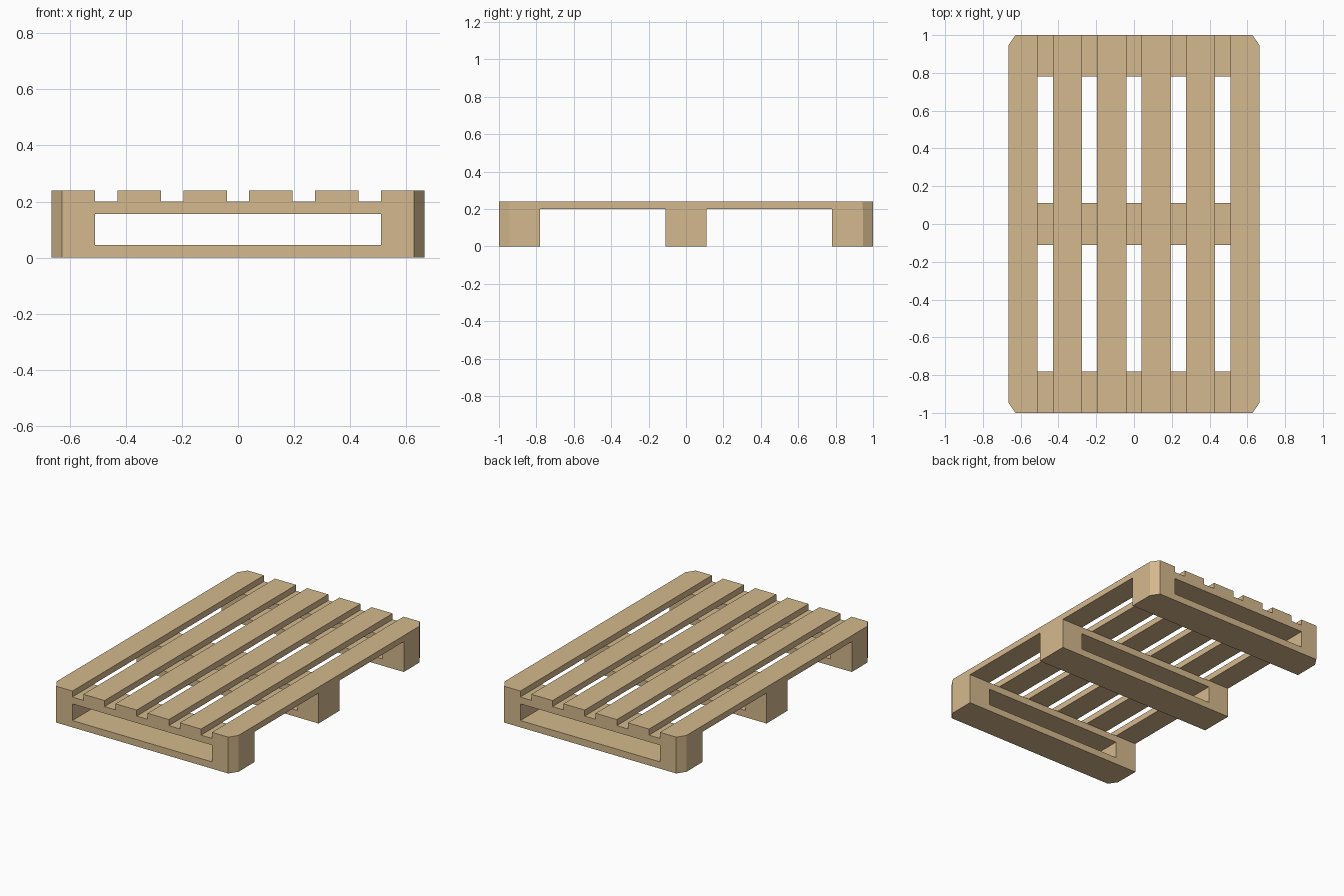
import bpy, bmesh

if "Cube" in bpy.data.objects:
    bpy.data.objects.remove(bpy.data.objects["Cube"])

HALF_W, HALF_L = 0.665, 1.0      # half width and half length of the pallet
DECK_Z, TOP_Z = 0.20, 0.24       # underside and top of the slats
SLAT_W = 0.155
CUT_X, CUT_Y = 0.037, 0.055      # clipped outer corners

wood = bpy.data.materials.new("pale wood")
wood.diffuse_color = (0.665, 0.485, 0.266, 1)
wood.use_nodes = True
wood.node_tree.nodes["Principled BSDF"].inputs["Base Color"].default_value = wood.diffuse_color


def prism(name, outline, z0, z1):
    """Extrude a plan outline (x, y) from z0 to z1."""
    bm = bmesh.new()
    base = bm.faces.new([bm.verts.new((x, y, z0)) for x, y in outline])
    ext = bmesh.ops.extrude_face_region(bm, geom=[base], use_keep_orig=True)
    for v in ext["geom"]:
        if isinstance(v, bmesh.types.BMVert):
            v.co.z = z1
    bmesh.ops.recalc_face_normals(bm, faces=bm.faces[:])
    mesh = bpy.data.meshes.new(name)
    bm.to_mesh(mesh)
    bm.free()
    mesh.materials.append(wood)
    ob = bpy.data.objects.new(name, mesh)
    bpy.context.collection.objects.link(ob)
    return ob


def plan(x0, x1, y0, y1):
    """Rectangle outline, clipped where it reaches an outer pallet corner."""
    pts = []
    for i, (x, y) in enumerate([(x0, y0), (x1, y0), (x1, y1), (x0, y1)]):
        if abs(x) > HALF_W - 1e-4 and abs(y) > HALF_L - 1e-4:
            sx, sy = (1 if x > 0 else -1), (1 if y > 0 else -1)
            pair = [(x, y - sy * CUT_Y), (x - sx * CUT_X, y)]
            pts += pair if i % 2 == 0 else pair[::-1]
        else:
            pts.append((x, y))
    return pts


# deck slats
step = (2 * HALF_W - SLAT_W) / 5
for i in range(6):
    x0 = -HALF_W + i * step
    x1 = HALF_W if i == 5 else x0 + SLAT_W
    prism(f"deck_slat_{i + 1}", plan(x0, x1, -HALF_L, HALF_L), DECK_Z, TOP_Z)

# three hollow bearers, the fork opening cut right through
cutter = prism("fork_opening_cutter",
               plan(-0.51, 0.51, -1.2, 1.2), 0.045, 0.155)
cutter.hide_render = True
for name, y0, y1 in [("front_bearer", -1.0, -0.78),
                     ("middle_bearer", -0.11, 0.11),
                     ("back_bearer", 0.78, 1.0)]:
    bearer = prism(name, plan(-HALF_W, HALF_W, y0, y1), 0, DECK_Z)
    mod = bearer.modifiers.new("fork_opening", "BOOLEAN")
    mod.operation = "DIFFERENCE"
    mod.solver = "EXACT"
    mod.object = cutter
    bpy.context.view_layer.objects.active = bearer
    bpy.ops.object.modifier_apply(modifier=mod.name)
bpy.data.objects.remove(cutter)
